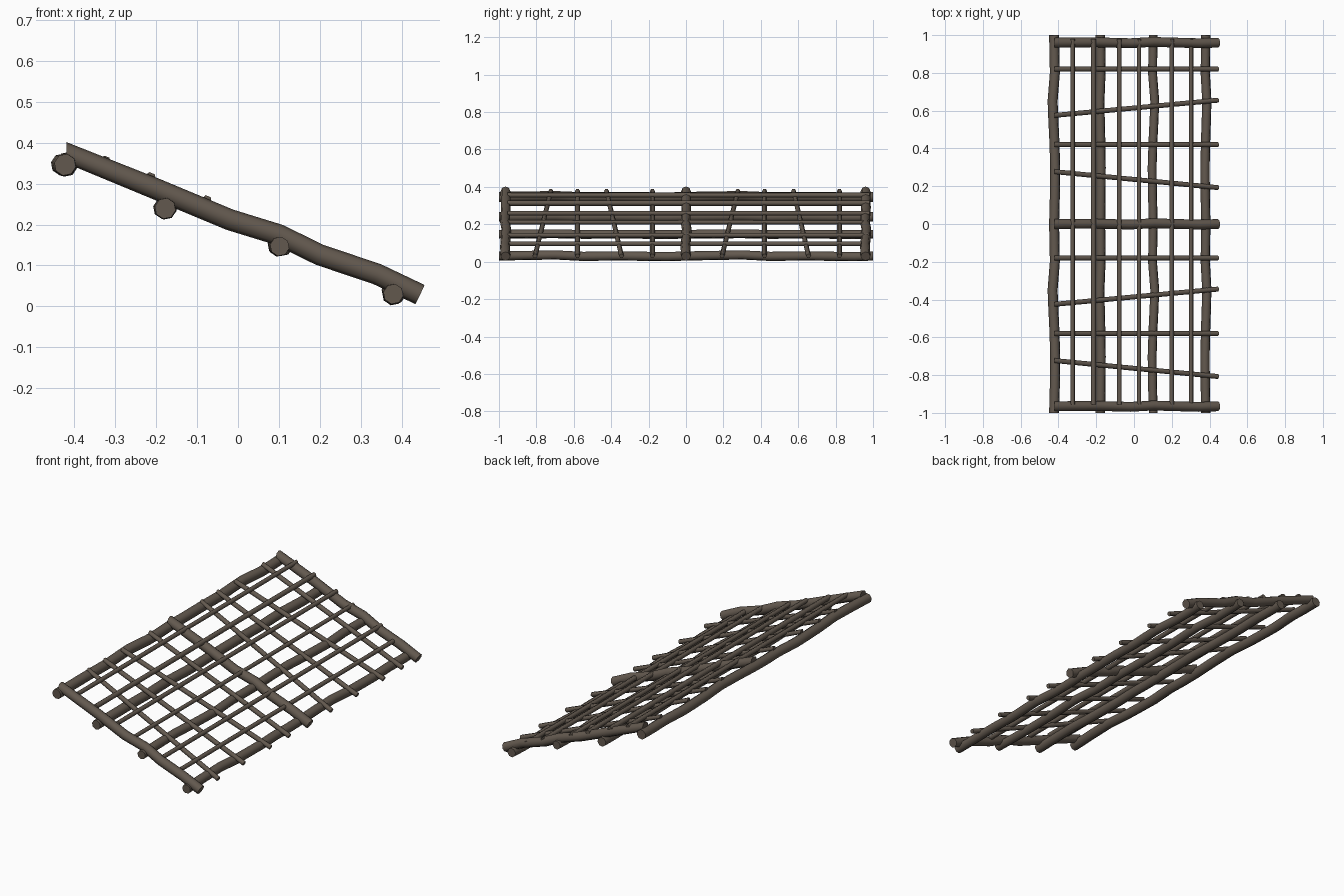
import bpy, bmesh, math
from mathutils import Vector

if "Cube" in bpy.data.objects:
    bpy.data.objects.remove(bpy.data.objects["Cube"])

wood = bpy.data.materials.new("weathered brown wood")
wood.diffuse_color = (0.125, 0.10, 0.078, 1)
wood.use_nodes = True
wood.node_tree.nodes["Principled BSDF"].inputs["Base Color"].default_value = wood.diffuse_color


def branch(name, pts, radius, sides, side_axis, first_dir=None, phase=0.0):
    """Sweep a polygon along a path; smooth bark, flat cut ends."""
    pts = [Vector(p) for p in pts]
    bm = bmesh.new()
    rings = []
    for i, p in enumerate(pts):
        d = (pts[min(i + 1, len(pts) - 1)] - pts[max(i - 1, 0)]).normalized()
        if i == 0 and first_dir:
            d = Vector(first_dir)
        u = (Vector(side_axis) - d * d.dot(Vector(side_axis))).normalized()
        v = d.cross(u)
        ring = []
        for k in range(sides):
            a = phase + 2 * math.pi * k / sides
            ring.append(bm.verts.new(p + radius * (u * math.cos(a) + v * math.sin(a))))
        rings.append(ring)
    for a, b in zip(rings, rings[1:]):
        for k in range(sides):
            n = (k + 1) % sides
            bm.faces.new((a[k], a[n], b[n], b[k])).smooth = True
    bm.faces.new(rings[0][::-1])
    bm.faces.new(rings[-1])
    for e in bm.edges:
        if not all(f.smooth for f in e.link_faces):
            e.smooth = False
    bmesh.ops.recalc_face_normals(bm, faces=bm.faces)
    me = bpy.data.meshes.new(name)
    bm.to_mesh(me)
    bm.free()
    me.materials.append(wood)
    ob = bpy.data.objects.new(name, me)
    bpy.context.collection.objects.link(ob)
    return ob


def slope(x):
    return 0.38 - 0.402 * (x + 0.42)


# Thick crooked logs running along the length, under the lattice
steps = [0, 0.15, 0.3, 0.45, 0.55, 0.65, 0.8, 0.9]
wobble = [0, 0.004, 0.006, 0.001, -0.004, -0.008, 0.004, 0.002]
ys = [-1 + s for s in steps] + steps + [1]
for i, (x, z, r, sx, sz) in enumerate([(-0.423, 0.347, 0.027, 1, 0.6),
                                       (-0.178, 0.240, 0.026, 0.5, 0.4),
                                       (0.102, 0.147, 0.024, -1, 0.3),
                                       (0.380, 0.031, 0.025, -0.7, 0.7)]):
    pts = [(x + sx * wobble[j % 8], y, z - sz * wobble[(j + 3) % 8] * 0.9)
           for j, y in enumerate(ys)]
    branch(f"long_log_{i + 1}", pts, r, 8, (1, 0, 0), phase=0.2)

# Thick bent rafters down the slope: two ends and middle
profile = [(-0.42, 0.376), (-0.2, 0.287), (-0.02, 0.212), (0.1, 0.175),
           (0.2, 0.126), (0.34, 0.079), (0.445, 0.029)]
bend = [0, 0.002, -0.003, 0.004, 0.001, -0.003, 0]
for i, y in enumerate((-0.965, 0, 0.96)):
    branch(f"rafter_log_{i + 1}", [(x, y + b, z) for (x, z), b in zip(profile, bend)],
           0.026, 8, (0, 1, 0), first_dir=(1, 0, 0))

# Thin sticks down the slope, same four in each half
for half in (0, -1):
    for i, (a, b) in enumerate([(0.82, 0.82), (0.575, 0.655), (0.42, 0.42), (0.277, 0.193)]):
        pts = [(x, half + a + (b - a) * (x + 0.42) / 0.86, slope(x) - 0.002)
               for x in (-0.42, -0.1, 0.15, 0.445)]
        branch(f"cross_stick_{'back' if half == 0 else 'front'}_{i + 1}", pts,
               0.013, 6, (0, 1, 0), first_dir=(1, 0, 0))

# Thin sticks along the length, resting in the lattice
for i, (x, up, r) in enumerate([(-0.325, 0.014, 0.013), (-0.215, 0.016, 0.015),
                                (-0.077, 0.017, 0.013), (0.027, 0.011, 0.012),
                                (0.2, 0.011, 0.013), (0.302, 0.006, 0.013)]):
    z = slope(x) + up
    branch(f"long_stick_{i + 1}", [(x, -0.955, z), (x, 0, z), (x, 0.98, z)],
           r, 6, (0.927, 0, -0.375))
